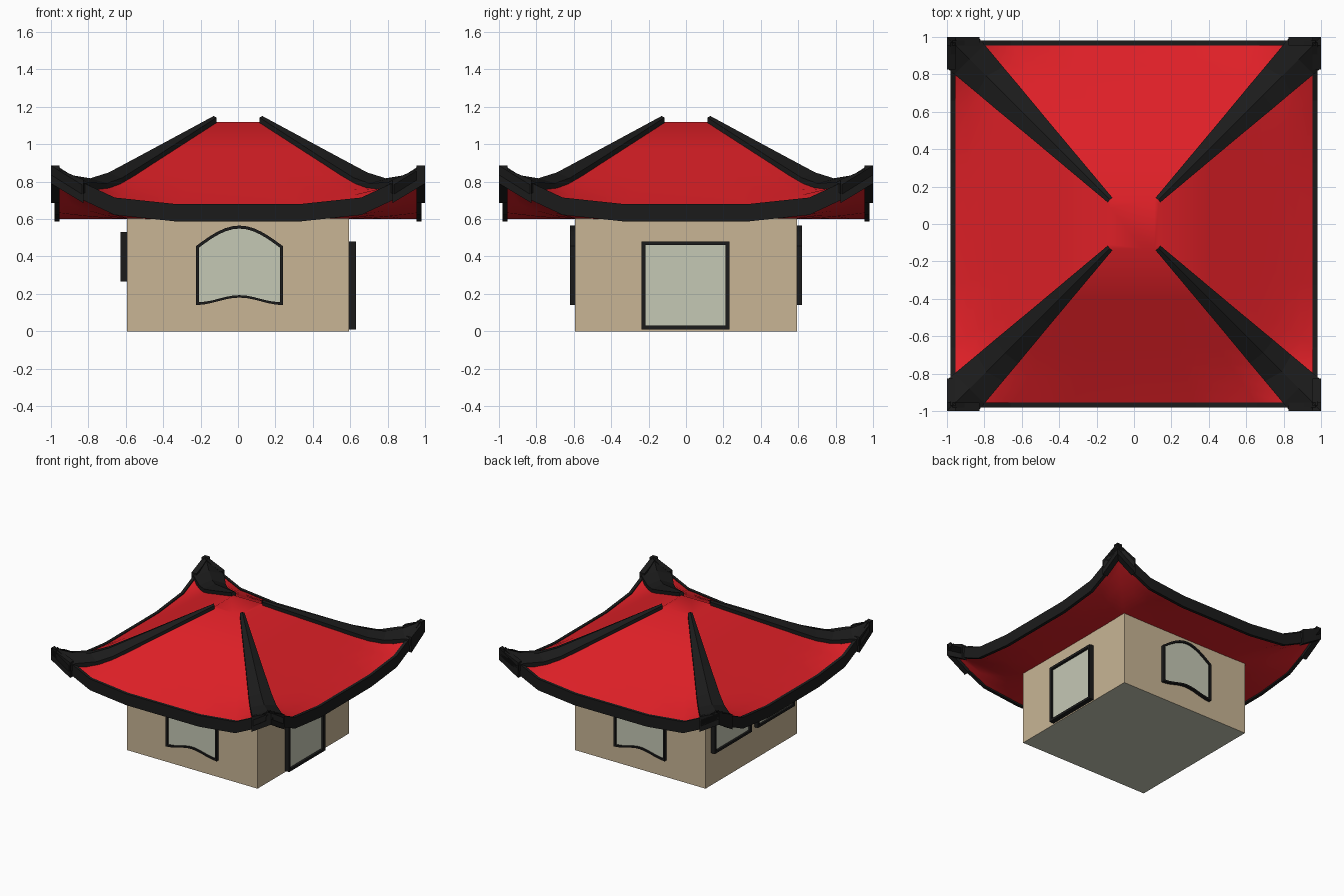
import bpy, math
from mathutils import Matrix

if "Cube" in bpy.data.objects:
    bpy.data.objects.remove(bpy.data.objects["Cube"])


def material(name, rgb):
    m = bpy.data.materials.new(name)
    m.diffuse_color = (*rgb, 1)
    m.use_nodes = True
    m.node_tree.nodes["Principled BSDF"].inputs["Base Color"].default_value = m.diffuse_color
    return m


RED = material("red_tile", (0.73, 0.014, 0.02))
BLACK = material("black_trim", (0.011, 0.011, 0.011))
TAN = material("tan_wall", (0.58, 0.46, 0.30))
PANE = material("pale_pane", (0.56, 0.58, 0.46))


def make(name, verts, faces, mat, turn=0, smooth=False):
    me = bpy.data.meshes.new(name)
    me.from_pydata(verts, [], faces)
    me.transform(Matrix.Rotation(math.radians(turn), 4, 'Z'))
    me.materials.append(mat)
    ob = bpy.data.objects.new(name, me)
    bpy.context.collection.objects.link(ob)
    bpy.ops.object.select_all(action='DESELECT')
    ob.select_set(True)
    bpy.context.view_layer.objects.active = ob
    bpy.ops.object.mode_set(mode='EDIT')
    bpy.ops.mesh.select_all(action='SELECT')
    bpy.ops.mesh.normals_make_consistent(inside=False)
    bpy.ops.object.mode_set(mode='OBJECT')
    if smooth:
        bpy.ops.object.shade_smooth_by_angle(angle=math.radians(30))
    return ob


def tube(sections):
    """Closed solid through a list of equal-length section loops."""
    n = len(sections[0])
    verts = [p for s in sections for p in s]
    faces = [(i * n + j, i * n + (j + 1) % n, (i + 1) * n + (j + 1) % n, (i + 1) * n + j)
             for i in range(len(sections) - 1) for j in range(n)]
    faces += [tuple(range(n)), tuple(range(len(verts) - n, len(verts)))]
    return verts, faces


# Walls, with a grey floor underneath
H = 0.593
corners = [(-H, -H), (H, -H), (H, H), (-H, H)]
walls = make("walls", *tube([[(x, y, z) for x, y in corners] for z in (0, 0.61)]), TAN)
walls.data.materials.append(PANE)
for p in walls.data.polygons:
    if p.normal.z < -0.5:
        p.material_index = 1

# Roof shape: straight slope plus upswept corners
STOPS = [-1, -0.845, -0.68, -0.34, 0.34, 0.68, 0.845, 1]
CURVE = [(0, 0), (0.34, 0), (0.68, 0.035), (0.845, 0.11), (1.0, 0.205)]


def lift(u):
    u = min(abs(u), 1)
    for (a, p), (b, q) in zip(CURVE, CURVE[1:]):
        if u <= b:
            return p + (q - p) * (u - a) / (b - a)
    return CURVE[-1][1]


def ramp(r, start, power):
    return min(max((r - start) / (0.97 - start), 0), 1) ** power


def roof_z(r, u):
    return 1.12 - (r - 0.13) * 0.54 + lift(u) * ramp(r, 0.66, 2.5)


def soffit_z(r, u):
    return 0.6 + lift(u) * ramp(r, 0.59, 1.5)


def ring_surface(rings, height):
    verts, n = [], 4 * (len(STOPS) - 1)
    for r in rings:
        for k in range(4):
            rot = Matrix.Rotation(k * math.pi / 2, 3, 'Z')
            for u in STOPS[:-1]:
                verts.append(rot @ Matrix.Translation((u * r, -r, height(r, u))).translation)
    faces = [(i * n + j, i * n + (j + 1) % n, (i + 1) * n + (j + 1) % n, (i + 1) * n + j)
             for i in range(len(rings) - 1) for j in range(n)]
    return verts, faces, n


# Red roof top with flat cap, and red soffit
v, f, n = ring_surface([0.13, 0.4, 0.66, 0.75, 0.82, 0.89, 0.967], roof_z)
make("roof_tiles", v, f + [tuple(range(n))], RED, smooth=True)
v, f, n = ring_surface([0.58, 0.7, 0.8, 0.89, 0.967], soffit_z)
soffit = make("roof_soffit", v, f, RED, smooth=True)
if soffit.data.polygons[0].normal.z > 0:
    soffit.data.flip_normals()

# Hip strips: edge point (a, b) and centre c for each station
HIP = [(0.115, 0.14, 0.13), (0.45, 0.54, 0.5), (0.62, 0.745, 0.69),
       (0.7, 0.84, 0.79), (0.8, 0.96, 0.88), (0.835, 1.0, 1.0)]
hip_sections = []
for a, b, c in HIP:
    ze = roof_z(b, a / b) + 0.028
    zc = roof_z(c, 1) + 0.031
    top = [(a, -b, ze), (c, -c, zc), (b, -a, ze)]
    hip_sections.append(top + [(x, y, z - 0.05) for x, y, z in reversed(top)])


def strip(stations, y0, y1):
    return tube([[(x, y0, lo), (x, y1, lo), (x, y1, hi), (x, y0, hi)] for x, lo, hi in stations])


SIDES = [("front", 0), ("right", 90), ("back", 180), ("left", 270)]
for side, turn in SIDES:
    make(side + "_hip", *tube(hip_sections), BLACK, turn)
    # Eave board and thicker corner ends
    board = [(u * 0.97, 0.587 + lift(u), 0.68 + lift(u)) for u in STOPS]
    make(side + "_eave_board", *strip(board, -0.955, -0.98), BLACK, turn)
    for s, label in ((-1, "left"), (1, "right")):
        end = [(s * 0.825, 0.685, 0.81), (s * 1.0, 0.79, 0.885)]
        make(f"{side}_eave_end_{label}", *strip(end, -0.955, -1.0), BLACK, turn)


def window(name, outline, turn, depth, border):
    """Frame ring and pane from an outline of (s, z) on the front wall."""
    xs, zs = [p[0] for p in outline], [p[1] for p in outline]
    cx, cz = (min(xs) + max(xs)) / 2, (min(zs) + max(zs)) / 2
    kx = 1 - 2 * border / (max(xs) - min(xs))
    kz = 1 - 2 * border / (max(zs) - min(zs))
    inner = [(cx + (x - cx) * kx, cz + (z - cz) * kz) for x, z in outline]
    back, face, mid = -H + 0.005, -H - depth, -H - depth * 0.5
    loops = [(outline, back), (outline, face), (inner, face), (inner, back)]
    verts = [(x, y, z) for pts, y in loops for x, z in pts]
    n = len(outline)
    faces = [(i * n + j, i * n + (j + 1) % n, (i + 1) % 4 * n + (j + 1) % n, (i + 1) % 4 * n + j)
             for i in range(4) for j in range(n)]
    make(name + "_frame", verts, faces, BLACK, turn)
    make(name + "_pane", *tube([[(x, y, z) for x, z in inner] for y in (back, mid)]), PANE, turn)


def rect(x0, x1, z0, z1):
    return [(x0, z0), (x1, z0), (x1, z1), (x0, z1)]


# Arched windows front and back, door on the right, two windows on the left
us = [i / 6 - 1 for i in range(13)]
arch = [(0.0075 + 0.2325 * u, 0.14 + 0.02 * (1 + math.cos(math.pi * u))) for u in us]
arch += [(0.0075 + 0.2325 * u, 0.455 + 0.11 * math.cos(math.pi * u / 2)) for u in reversed(us)]
window("front_window", arch, 0, 0.027, 0.016)
window("back_window", arch, 180, 0.027, 0.016)
window("door", rect(-0.237, 0.232, 0.01, 0.48), 90, 0.038, 0.02)
window("left_window_a", rect(0.04, 0.52, 0.265, 0.53), 270, 0.034, 0.018)
window("left_window_b", rect(-0.52, -0.04, 0.265, 0.53), 270, 0.034, 0.018)
